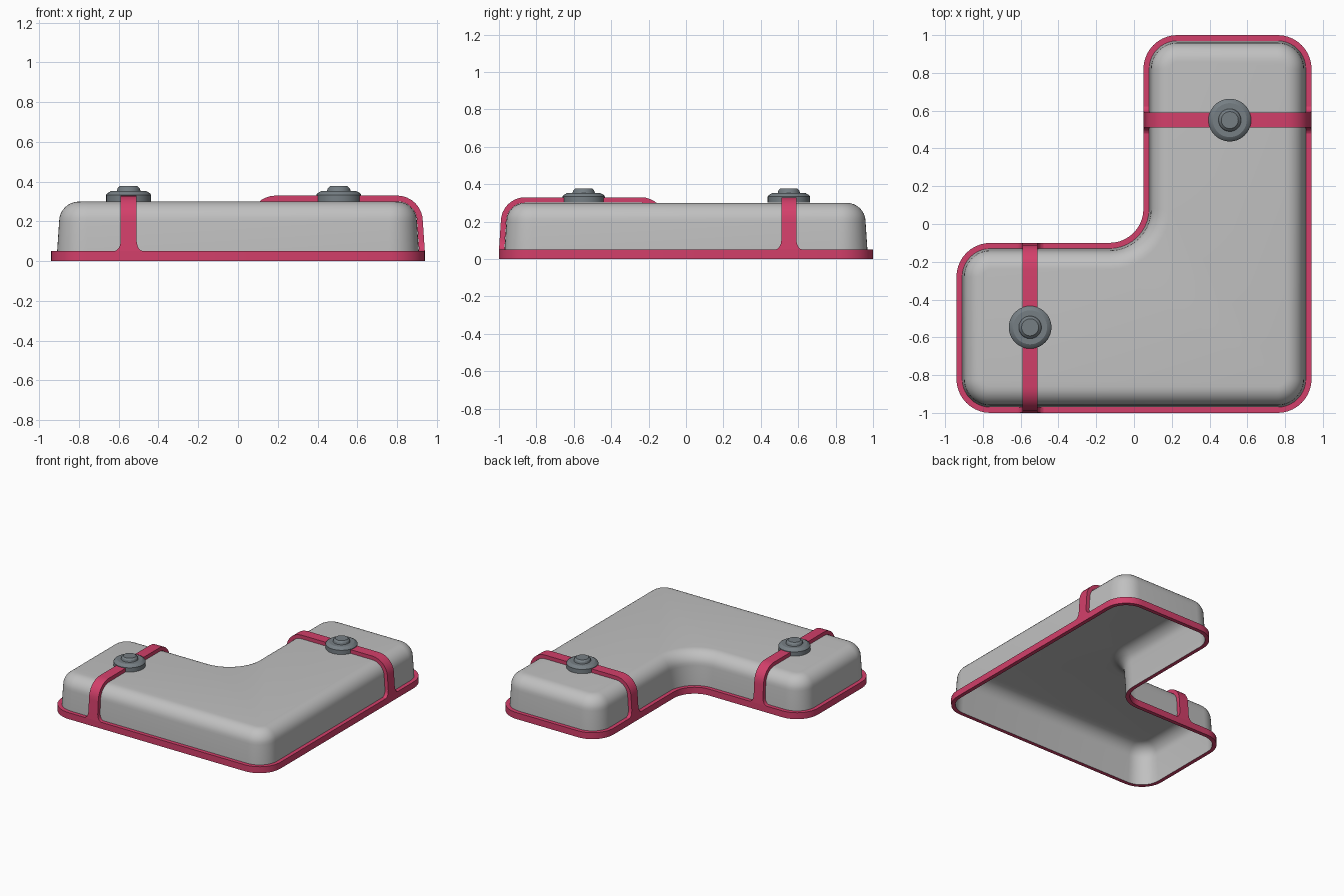
import bpy
import bmesh
from math import sin, cos, pi, radians

cube = bpy.data.objects.get("Cube")
if cube:
    bpy.data.objects.remove(cube, do_unlink=True)


def material(name, rgb):
    mat = bpy.data.materials.new(name)
    mat.use_nodes = True
    color = (*rgb, 1)
    mat.diffuse_color = color
    mat.node_tree.nodes["Principled BSDF"].inputs["Base Color"].default_value = color
    return mat


GREY = material("light grey", (0.53, 0.53, 0.53))
PINK = material("raspberry pink", (0.65, 0.05, 0.145))
STEEL = material("slate grey", (0.18, 0.21, 0.23))

# Outline limits, corner radius and heights
LEFT, RIGHT, FRONT, BACK = -0.94, 0.94, -1.0, 1.0
NOTCH_X, NOTCH_Y = 0.05, -0.10
RADIUS = 0.18
RIM_TOP, RIM_WIDTH = 0.05, 0.03
BEND_Z, BEND_R, BEND_INSET = 0.2, 0.1, 0.14


def finish(bm, name, mat, angle=35):
    mesh = bpy.data.meshes.new(name)
    bm.to_mesh(mesh)
    bm.free()
    mesh.materials.append(mat)
    mesh.shade_smooth()
    mesh.set_sharp_from_angle(angle=radians(angle))
    obj = bpy.data.objects.new(name, mesh)
    bpy.context.collection.objects.link(obj)
    return obj


def bridge(bm, loops):
    """Join successive closed loops with quads."""
    for a, b in zip(loops, loops[1:]):
        n = len(a)
        for i in range(n):
            j = (i + 1) % n
            bm.faces.new((a[i], a[j], b[j], b[i]))


def outline(inset, steps=10):
    """Rounded L outline, counter-clockwise, moved inward by inset."""
    # corner x, corner y, direction to arc centre, start angle, turn
    corners = [
        (LEFT, FRONT, 1, 1, pi, 1),
        (RIGHT, FRONT, -1, 1, 1.5 * pi, 1),
        (RIGHT, BACK, -1, -1, 0, 1),
        (NOTCH_X, BACK, 1, -1, pi / 2, 1),
        (NOTCH_X, NOTCH_Y, -1, 1, 0, -1),
        (LEFT, NOTCH_Y, 1, -1, pi / 2, 1),
    ]
    points = []
    for x, y, dx, dy, start, turn in corners:
        r = RADIUS - turn * inset
        for k in range(steps + 1):
            a = start + turn * k / steps * pi / 2
            points.append((x + dx * RADIUS + r * cos(a), y + dy * RADIUS + r * sin(a)))
    return points


def wall_profile(offset, heights):
    """Side profile as (inset, z), pushed outward from the shell by offset."""
    r = BEND_R + offset
    low, high = RIM_WIDTH - offset, BEND_INSET - r
    points = []
    for z in heights:
        t = (z - RIM_TOP) / (BEND_Z - RIM_TOP)
        points.append((low + (high - low) * t, z))
    for k in range(9):
        a = k / 8 * pi / 2
        points.append((BEND_INSET - r * cos(a), BEND_Z + r * sin(a)))
    return points


def loop(bm, inset, z):
    return [bm.verts.new((x, y, z)) for x, y in outline(inset)]


# Hollow L-shaped shell, open underneath
bm = bmesh.new()
rings = [loop(bm, d, z) for d, z in [(RIM_WIDTH, 0)] + wall_profile(0, [RIM_TOP])]
bridge(bm, rings)
bm.faces.new(rings[-1])
finish(bm, "shell", GREY)

# Rim band around the base
bm = bmesh.new()
bridge(bm, [loop(bm, d, z) for d, z in
            [(RIM_WIDTH, 0), (0, 0), (0, RIM_TOP), (RIM_WIDTH, RIM_TOP)]])
finish(bm, "base_rim", PINK)


# Straps wrapping over each arm, flared where they meet the rim
def strap(name, start, end, centre, along_y):
    flare = {0.05: 0.072, 0.055: 0.06, 0.064: 0.051, 0.078: 0.044, 0.1: 0.04}
    inner = wall_profile(0.001, flare)
    outer = wall_profile(RIM_WIDTH, flare)
    widths = list(flare.values()) + [0.04] * (len(inner) - len(flare))
    side = list(zip(inner, outer, widths))
    stations = [(start, 1, s) for s in side] + [(end, -1, s) for s in reversed(side)]

    bm = bmesh.new()
    sections = []
    for base, sign, (low, high, w) in stations:
        section = []
        for (d, z), offset in ((low, -w), (low, w), (high, w), (high, -w)):
            s, c = base + sign * d, centre + offset
            section.append(bm.verts.new((c, s, z) if along_y else (s, c, z)))
        sections.append(section)
    bridge(bm, sections)
    bm.faces.new(sections[0])
    bm.faces.new(sections[-1])
    bmesh.ops.recalc_face_normals(bm, faces=bm.faces[:])
    finish(bm, name, PINK)


strap("left_arm_strap", FRONT, NOTCH_Y, -0.55, True)
strap("back_arm_strap", NOTCH_X, RIGHT, 0.55, False)


# Round stepped knobs on the straps
def knob(name, x, y, sides=40):
    profile = [(0.113, 0.301), (0.113, 0.334), (0.107, 0.342), (0.09, 0.352),
               (0.06, 0.352), (0.056, 0.366), (0.045, 0.377)]
    bm = bmesh.new()
    rings = [[bm.verts.new((r * cos(2 * pi * k / sides), r * sin(2 * pi * k / sides), z))
              for k in range(sides)] for r, z in profile]
    bridge(bm, rings)
    bm.faces.new(rings[-1])
    finish(bm, name, STEEL, 25).location = (x, y, 0)


knob("left_arm_knob", -0.55, -0.547)
knob("back_arm_knob", 0.507, 0.55)
